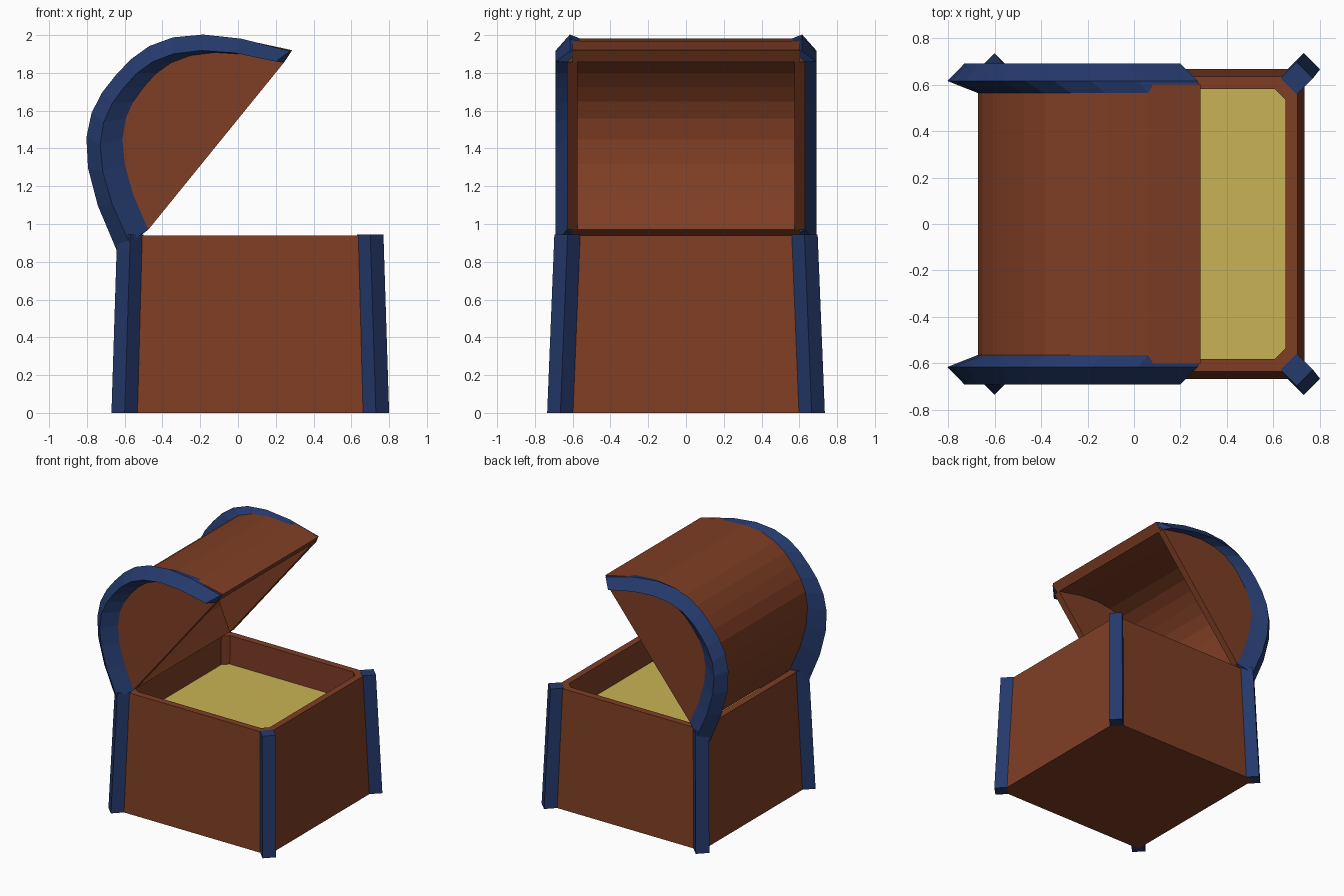
import bpy, bmesh
from mathutils import Vector

if "Cube" in bpy.data.objects:
    bpy.data.objects.remove(bpy.data.objects["Cube"])

def material(name, rgb):
    m = bpy.data.materials.new(name)
    m.diffuse_color = (*rgb, 1)
    m.use_nodes = True
    m.node_tree.nodes["Principled BSDF"].inputs["Base Color"].default_value = m.diffuse_color
    return m

WOOD = material("brown wood", (0.212, 0.048, 0.018))
TRIM = material("blue trim", (0.018, 0.042, 0.15))
GOLD = material("gold", (0.578, 0.456, 0.089))

def build(name, verts, faces, mat):
    bm = bmesh.new()
    vs = [bm.verts.new(v) for v in verts]
    for f in faces:
        bm.faces.new([vs[i] for i in f])
    bmesh.ops.recalc_face_normals(bm, faces=bm.faces)
    me = bpy.data.meshes.new(name)
    bm.to_mesh(me)
    bm.free()
    me.materials.append(mat)
    ob = bpy.data.objects.new(name, me)
    bpy.context.collection.objects.link(ob)
    return ob

def loft(name, rings, mat):
    """Skin equal-length closed sections and cap both ends."""
    n, last = len(rings[0]), len(rings) - 1
    verts = [v for r in rings for v in r]
    faces = [(k*n + i, k*n + (i+1) % n, (k+1)*n + (i+1) % n, (k+1)*n + i)
             for k in range(last) for i in range(n)]
    faces += [tuple(range(n)), tuple(last*n + i for i in range(n))]
    return build(name, verts, faces, mat)

CX = 0.065  # middle of the box in x

def rect(hx, hy, z):
    return [(CX + sx*hx, sy*hy, z) for sx, sy in ((-1, -1), (1, -1), (1, 1), (-1, 1))]

def octagon(hx, hy, z, c=0.045):
    out = []
    for sx, sy in ((-1, -1), (1, -1), (1, 1), (-1, 1)):
        pair = [(CX + sx*hx, sy*(hy - c), z), (CX + sx*(hx - c), sy*hy, z)]
        out += pair if sx*sy > 0 else pair[::-1]
    return out

# tapered box: outer walls, rim, chamfered inner walls and floor
verts = rect(0.668, 0.667, 0) + rect(0.638, 0.634, 0.94) \
    + octagon(0.586, 0.58, 0.94) + octagon(0.595, 0.588, 0.66)
faces = [(3, 2, 1, 0), tuple(range(16, 24))]
for i in range(4):
    j = (i + 1) % 4
    faces += [(i, j, 4 + j, 4 + i),
              (4 + i, 4 + j, 8 + 2*j, 9 + 2*i),
              (4 + i, 9 + 2*i, 8 + 2*i)]
faces += [(8 + i, 8 + (i+1) % 8, 16 + (i+1) % 8, 16 + i) for i in range(8)]
build("chest_box", verts, faces, WOOD)

# gold filling
loft("gold_filling", [octagon(0.594, 0.587, 0.67), octagon(0.592, 0.586, 0.71)], GOLD)

# corner posts: leaning diamond bars
def diamond(x, y, z, r=0.07):
    return [(x - r, y, z), (x, y - r, z), (x + r, y, z), (x, y + r, z)]

for sx, xn in ((-1, "left"), (1, "right")):
    for sy, yn in ((-1, "front"), (1, "back")):
        loft(f"{yn}_{xn}_post",
             [diamond(CX + sx*0.665, sy*0.665, 0), diamond(CX + sx*0.635, sy*0.627, 0.944)], TRIM)

# open lid: bulging profiles raised over a tilted chord
def arch(start, end, height, p=2.55, n=12):
    a, b = Vector(start), Vector(end)
    mid, half = (a + b)/2, (b - a)/2
    up = Vector((-half.y, half.x)).normalized()
    pts = []
    for i in range(n + 1):
        t = 2*i/n - 1
        pts.append(mid + half*t + up*height*(1 - abs(t)**p))
    return pts

outer = arch((-0.64, 0.855), (0.275, 1.915), 0.615, 2.65)
ridge = arch((-0.575, 0.90), (0.20, 1.86), 0.54)
shell = arch((-0.515, 0.94), (0.287, 1.92), 0.555)
inner = arch((-0.475, 0.97), (0.245, 1.857), 0.495, 2.5)

def at(p, y):
    return (p.x, y, p.y)

# curved lid shell
loft("lid_shell", [[at(s, -0.6), at(s, 0.6), at(i, 0.6), at(i, -0.6)]
                   for s, i in zip(shell, inner)], WOOD)

for s, side in ((-1, "front"), (1, "back")):
    # end panel closing the lid
    loft(f"{side}_lid_panel", [[at(p, s*0.575) for p in inner],
                               [at(p, s*0.63) for p in inner]], WOOD)
    # arched trim with a ridged four-sided section
    loft(f"{side}_lid_trim", [[at(o, s*0.615), at(r, s*0.69), at(i, s*0.63), at(b, s*0.563)]
                              for o, r, i, b in zip(outer, ridge, inner, shell)], TRIM)
